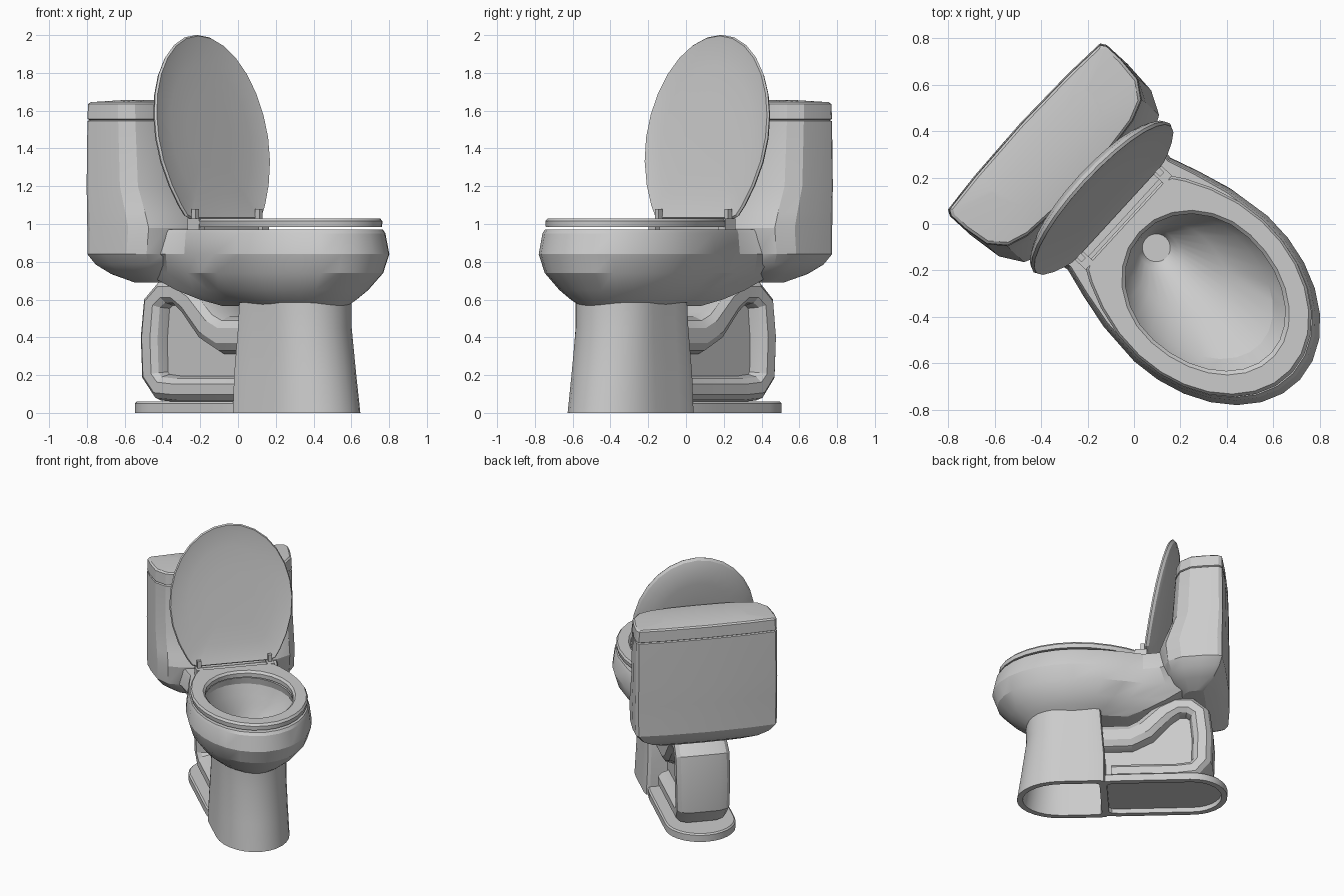
import bpy, bmesh
from math import sin, cos, pi, radians, hypot

if "Cube" in bpy.data.objects:
    bpy.data.objects.remove(bpy.data.objects["Cube"])

TURN = radians(-42.5)   # the whole model is turned; local x = forward, local y = side
SHIFT = (-.007, -.008, 0)

# Rear half-outlines as (fraction of length, fraction of half width)
ROUND = [(.26, .97), (.5, .87), (.71, .71), (.87, .5), (.97, .26), (1, 0)]
NECK = [(.22, .95), (.39, .86), (.53, .77), (.66, .81), (.82, .96), (1, 0)]
LOW = [(.22, .95), (.39, .86), (.53, .77), (.7, .74), (.9, .68), (1, 0)]
BLUNT = [(.3, .97), (.6, .88), (.85, .76), (.97, .68), (1, .6), (1, 0)]
FLAT = [(.3, 1), (.6, 1), (.85, 1), (.97, .97), (1, .88), (1, 0)]


def outline(front, back, w, mid, rear, k=7):
    """Closed plan outline: elliptical front, listed rear."""
    half = [(mid + (front - mid) * cos(i * pi / 2 / k), w * sin(i * pi / 2 / k)) for i in range(k + 1)]
    half += [(mid + (back - mid) * f, w * g) for f, g in rear]
    return half + [(u, -v) for u, v in half[-2:0:-1]]


def level(pts, z):
    return [(u, v, z) for u, v in pts]


def loft(name, rings, caps=(True, True), cyclic=False, angle=22):
    bm = bmesh.new()
    vs = [[bm.verts.new(p) for p in r] for r in rings]
    pairs = list(zip(vs, vs[1:])) + ([(vs[-1], vs[0])] if cyclic else [])
    for a, b in pairs:
        for i in range(len(a)):
            j = (i + 1) % len(a)
            bm.faces.new((a[i], a[j], b[j], b[i]))
    if not cyclic:
        for cap, ring in zip(caps, (vs[0], vs[-1])):
            if cap:
                bm.faces.new(ring)
    bmesh.ops.recalc_face_normals(bm, faces=bm.faces)
    me = bpy.data.meshes.new(name)
    bm.to_mesh(me)
    bm.free()
    ob = bpy.data.objects.new(name, me)
    bpy.context.collection.objects.link(ob)
    ob.rotation_euler.z = TURN
    ob.location = SHIFT
    bpy.ops.object.select_all(action='DESELECT')
    ob.select_set(True)
    bpy.context.view_layer.objects.active = ob
    bpy.ops.object.shade_smooth_by_angle(angle=radians(angle))
    return ob


def box(name, u0, u1, v0, v1, z0, z1):
    r = [(u0, v0), (u1, v0), (u1, v1), (u0, v1)]
    return loft(name, [level(r, z0), level(r, z1)])


# Bowl: outer shell, rim, then the inside down to the drain
shell = [(.565, .74, .0, .22, LOW), (.6, .79, -.15, .275, LOW), (.65, .855, -.3, .33, LOW),
         (.74, .945, -.5, .395, LOW), (.84, .98, -.5, .425, NECK), (.95, .955, -.5, .41, NECK),
         (.97, .94, -.5, .40, NECK)]
rings = [level(outline(f, b, w, .4, rear), z) for z, f, b, w, rear in shell]
inner = [(.97, .81, .03, .30, .4), (.92, .82, .02, .31, .4), (.84, .75, .04, .27, .36),
         (.74, .52, .06, .17, .25), (.65, .26, .07, .08, .15), (.61, .2, .08, .06, .14)]
rings += [level(outline(f, b, w, m, ROUND), z) for z, f, b, w, m in inner]
loft("bowl", rings)

# Pedestal: hollow, open underneath
outer = [(0, .81, .19, .255), (.2, .78, .19, .245), (.45, .745, .21, .235), (.585, .745, .22, .235)]
rings = [level(outline(f - .04, b + .04, w - .04, .5, FLAT), z) for z, f, b, w in outer[:3]][::-1]
rings += [level(outline(f, b, w, .5, FLAT), z) for z, f, b, w in outer]
loft("pedestal", rings)

# Floor plate behind the pedestal, hollow underneath
o = outline(-.645, .21, .245, -.4, FLAT)
i = outline(-.605, .18, .205, -.4, FLAT)
t = outline(-.635, .21, .235, -.4, FLAT)
loft("floor_plate", [level(i, .035), level(i, 0), level(o, 0), level(o, .05), level(t, .06)])

# Trapway: flattened tube swept along a side-view path (forward, z, half thickness, half width)
path = [(.26, .41, .1, .18), (.02, .41, .1, .185), (-.08, .46, .095, .19), (-.21, .59, .085, .19),
        (-.3, .64, .075, .19), (-.39, .64, .075, .19), (-.46, .58, .075, .195), (-.48, .4, .075, .195),
        (-.475, .2, .075, .19), (-.42, .135, .075, .185), (-.3, .125, .07, .18), (.15, .125, .07, .18)]
SECT = [(1, 0), (1, .55), (.8, .83), (.4, .97), (-.4, .97), (-.8, .83), (-1, .55),
        (-1, 0), (-1, -.55), (-.8, -.83), (-.4, -.97), (.4, -.97), (.8, -.83), (1, -.55)]
rings = []
for n, (u, z, th, w) in enumerate(path):
    a, b = path[max(n - 1, 0)], path[min(n + 1, len(path) - 1)]
    du, dz = b[0] - a[0], b[1] - a[1]
    d = hypot(du, dz)
    rings.append([(u - dz / d * th * p, w * q, z + du / d * th * p) for p, q in SECT])
loft("trapway", rings)

# Web filling the loop of the trapway
web = [(-.47, .1), (.22, .1), (.22, .41), (.02, .41), (-.2, .58), (-.34, .64), (-.46, .56)]
loft("trapway_web", [[(u, v, z) for u, z in web] for v in (-.1, .1)])

# Tank: half plan from front (0) to back (1)
PLAN = [(0, 0), (.01, .38), (.05, .68), (.14, .86), (.34, .97), (.65, 1), (.88, 1), (.945, .97),
        (.98, .6), (1, 0)]


def tank_ring(front, back, w, z):
    half = [(front + (back - front) * f, w * g) for f, g in PLAN]
    return level(half + [(u, -v) for u, v in half[-2:0:-1]], z)


loft("tank", [tank_ring(*r) for r in (
    (-.34, -.5, .27, .69), (-.27, -.58, .38, .735), (-.22, -.63, .455, .785), (-.19, -.655, .498, .84),
    (-.17, -.655, .5, .98), (-.2, -.655, .5, 1.06), (-.26, -.655, .5, 1.2), (-.285, -.65, .497, 1.545),
    (-.295, -.64, .487, 1.55))])
loft("tank_cover", [tank_ring(*r) for r in (
    (-.295, -.64, .487, 1.55), (-.285, -.65, .497, 1.556),
    (-.29, -.648, .494, 1.635), (-.3, -.638, .482, 1.645), (-.38, -.56, .3, 1.656))])

# Seat ring
so = [(.935, -.035, .395, .985), (.935, -.035, .40, 1.015), (.92, -.025, .39, 1.03)]
si = [(.83, .04, .315, 1.03), (.81, .055, .30, 1.015), (.81, .055, .30, .985)]
loft("seat", [level(outline(f, b, w, .4, BLUNT), z) for f, b, w, z in so] +
     [level(outline(f, b, w, .4, ROUND), z) for f, b, w, z in si], cyclic=True)

# Hinges
box("hinge_bar", -.09, -.05, -.24, .24, .965, 1.015)
for s, side in ((1, "left"), (-1, "right")):
    c = s * .25
    box("hinge_mount_" + side, -.1, -.02, c - .025, c + .025, .965, 1.03)
    box("hinge_post_" + side, -.085, -.055, c - .013, c + .013, 1.03, 1.08)

# Raised lid: egg outline leaning back, domed on the rear
LEAN_U, LEAN_Z = -.195, .975
length = hypot(LEAN_U, LEAN_Z)
lid = outline(1, 0, .435, .44, BLUNT)
rings = []
for n, s in ((-.025, .4), (-.022, .7), (-.014, .9), (-.006, .985), (-.018, 1),
             (-.036, .975), (-.06, .88), (-.078, .66), (-.085, .35)):
    ring = []
    for a, b in lid:
        a = .46 + (a - .46) * s
        ring.append((-.075 + LEAN_U * a + n * LEAN_Z / length, b * s, 1.03 + LEAN_Z * a - n * LEAN_U / length))
    rings.append(ring)
loft("lid", rings)
